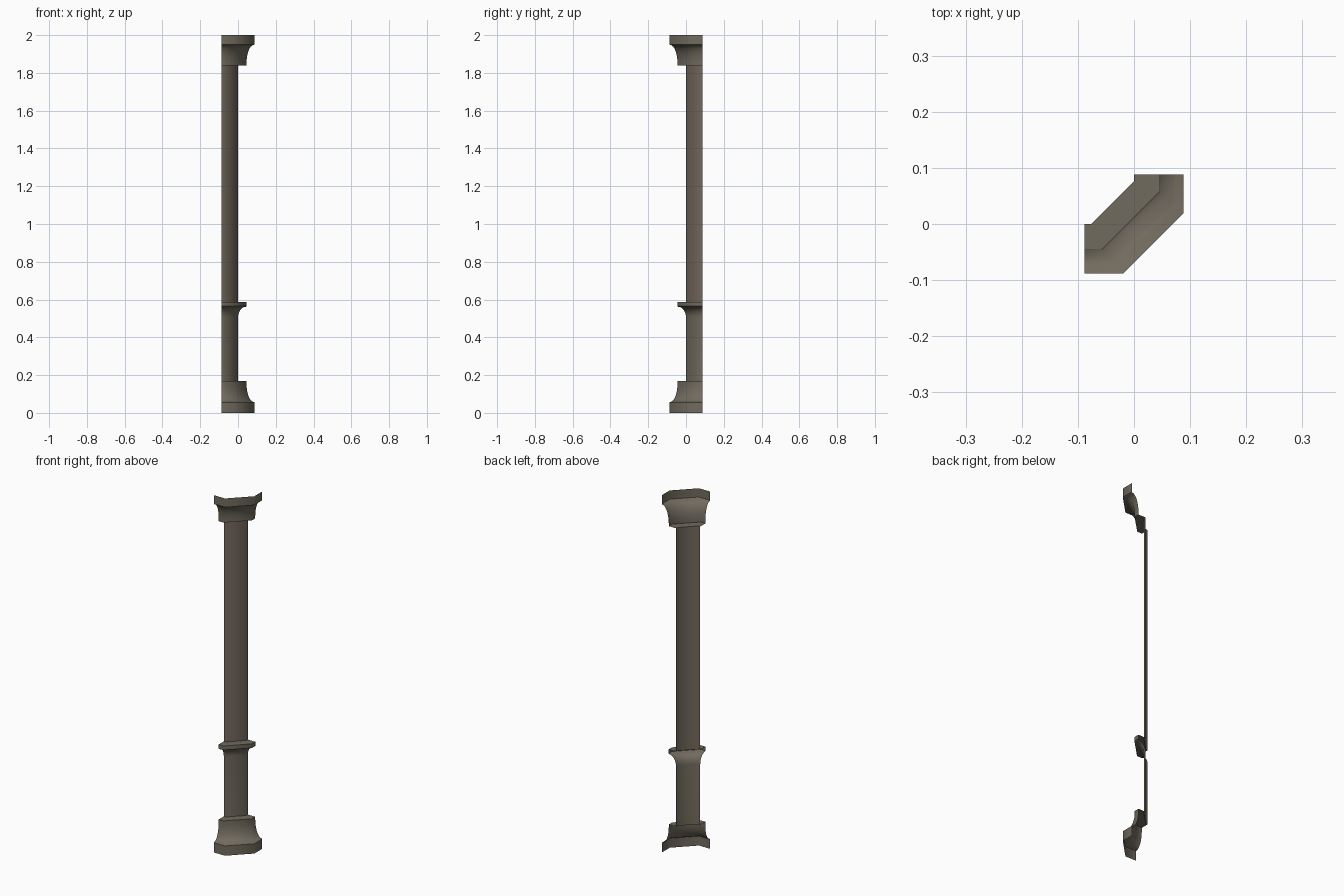
import bpy, bmesh, math

if "Cube" in bpy.data.objects:
    bpy.data.objects.remove(bpy.data.objects["Cube"])

E = 0.088  # half extent of the plan; the open back edges lie on x=-E and y=E


def material(name, rgb):
    m = bpy.data.materials.new(name)
    m.diffuse_color = (*rgb, 1)
    m.use_nodes = True
    m.node_tree.nodes["Principled BSDF"].inputs["Base Color"].default_value = m.diffuse_color
    return m


stone = material("grey brown stone", (0.165, 0.145, 0.112))
shaft_stone = material("warm brown stone", (0.168, 0.136, 0.108))


def plan(d):
    """Open half-octagon plan whose straight sides sit at distance d."""
    if d < 0.046:
        c = 0.012 + (d / 0.046) * 0.018
    else:
        c = 0.03 + (d - 0.046) / 0.042 * 0.039
    return [(-E, -d), (-E + c, -d), (d, E - c), (d, E)]


def flute(d0, z0, d1, z1, n=7):
    """Concave quarter curve, vertical at the narrow end, flat at the wide end."""
    return [(d0 + (d1 - d0) * (1 - math.cos(t)), z0 + (z1 - z0) * math.sin(t))
            for t in (math.pi / 2 * i / n for i in range(n + 1))]


def shell(name, profile, mat):
    bm = bmesh.new()
    rows = [[bm.verts.new((x, y, z)) for x, y in plan(d)] for d, z in profile]
    for a, b in zip(rows, rows[1:]):
        for i in range(3):
            bm.faces.new((a[i], a[i + 1], b[i + 1], b[i]))
    me = bpy.data.meshes.new(name)
    bm.to_mesh(me)
    bm.free()
    me.materials.append(mat)
    ob = bpy.data.objects.new(name, me)
    bpy.context.collection.objects.link(ob)
    bpy.context.view_layer.objects.active = ob
    ob.select_set(True)
    bpy.ops.object.shade_smooth_by_angle(angle=math.radians(50))
    ob.select_set(False)


# Base: plinth, flared moulding, ledge
shell("base", [(0.088, 0), (0.088, 0.055)]
      + flute(0.045, 0.155, 0.084, 0.058)[::-1] + [(0.045, 0.168), (0.0, 0.168)], stone)
# Lower shaft with flared collar and ledge
shell("lower_shaft", [(0.0, 0.168)] + flute(0.0, 0.505, 0.042, 0.562)
      + [(0.046, 0.565), (0.046, 0.588), (0.0, 0.588)], stone)
# Upper shaft
shell("upper_shaft", [(0.0, 0.588), (0.0, 1.838)], shaft_stone)
# Capital: underside, flared moulding, top band
shell("capital", [(0.0, 1.838), (0.045, 1.838)]
      + flute(0.045, 1.85, 0.084, 1.948) + [(0.088, 1.951), (0.088, 2.0)], stone)
